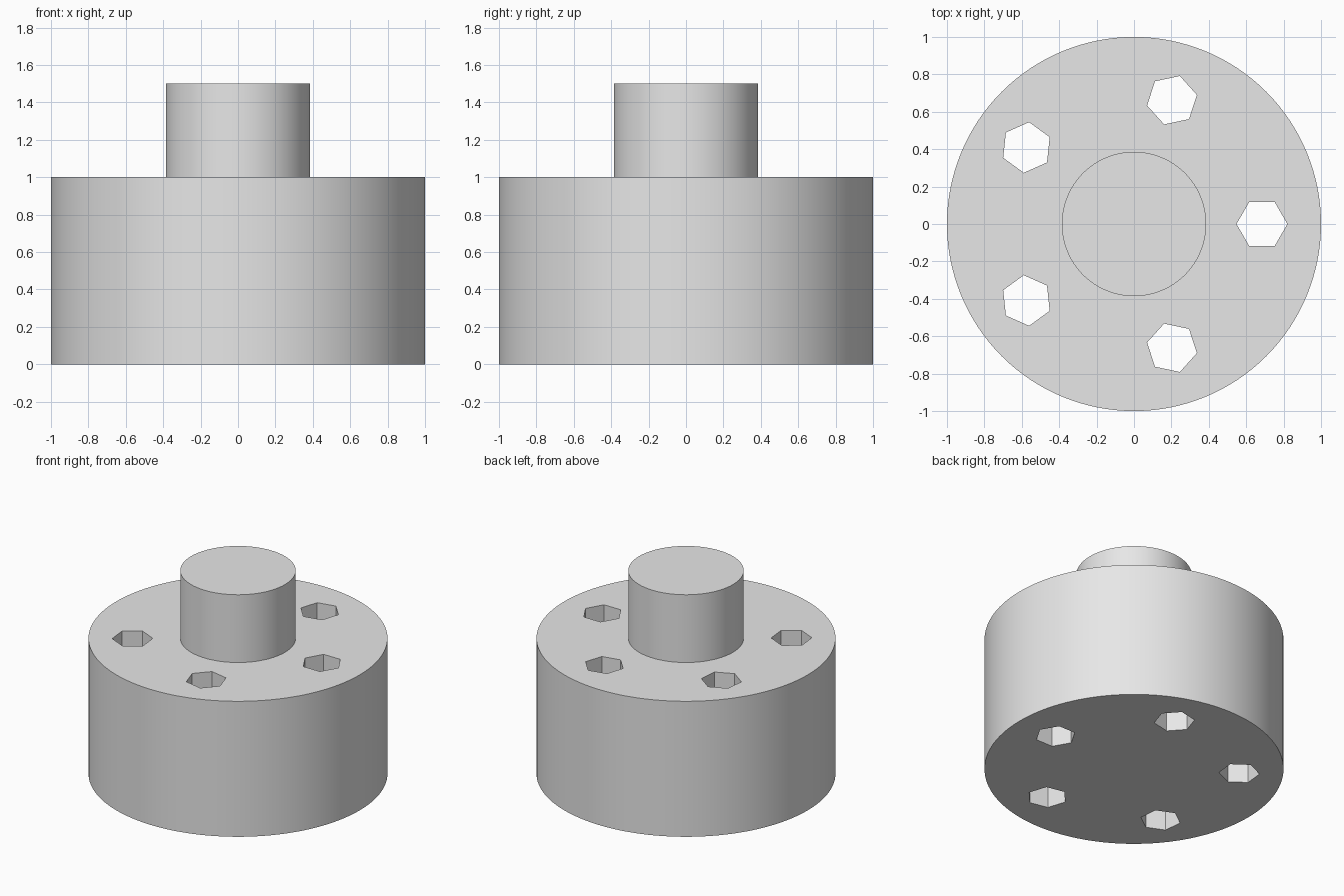
import bpy
import bmesh
from math import cos, sin, tau, radians

cube = bpy.data.objects.get("Cube")
if cube:
    bpy.data.objects.remove(cube, do_unlink=True)

SEGMENTS = 128
HOLE_COUNT = 5
RING_RADIUS = 0.696
RING_SHIFT = -0.012
HOLE_RADIUS = 0.136

grey = bpy.data.materials.new("light grey")
grey.use_nodes = True
grey.diffuse_color = (0.8, 0.8, 0.8, 1)
grey.node_tree.nodes["Principled BSDF"].inputs["Base Color"].default_value = (0.8, 0.8, 0.8, 1)


def ring(bm, radius, z, count, centre=(0, 0), turn=0):
    """Add a closed ring of vertices."""
    return [bm.verts.new((centre[0] + radius * cos(turn + tau * i / count),
                          centre[1] + radius * sin(turn + tau * i / count), z))
            for i in range(count)]


def stack(bm, rings):
    """Join rings from bottom to top into a capped solid."""
    for low, high in zip(rings, rings[1:]):
        for i in range(len(low)):
            j = (i + 1) % len(low)
            bm.faces.new((low[i], low[j], high[j], high[i]))
    bm.faces.new(rings[0][::-1])
    bm.faces.new(rings[-1])


def finish(bm, name):
    mesh = bpy.data.meshes.new(name)
    bm.to_mesh(mesh)
    bm.free()
    mesh.materials.append(grey)
    obj = bpy.data.objects.new(name, mesh)
    bpy.context.collection.objects.link(obj)
    return obj


# Wide drum with a narrow round boss on top
bm = bmesh.new()
stack(bm, [ring(bm, r, z, SEGMENTS)
           for r, z in ((1, 0), (1, 1), (0.386, 1), (0.386, 1.5))])
hub = finish(bm, "stepped_hub")

# Hexagonal through-holes, each with a corner pointing outwards
bm = bmesh.new()
for k in range(HOLE_COUNT):
    a = tau * k / HOLE_COUNT
    centre = (RING_SHIFT + RING_RADIUS * cos(a), RING_RADIUS * sin(a))
    stack(bm, [ring(bm, HOLE_RADIUS, z, 6, centre, a) for z in (-0.2, 1.2)])
cutter = finish(bm, "hole_cutter")
cutter.hide_render = True

# Cut the holes, then bake the result and drop the cutter
cut = hub.modifiers.new("bolt holes", 'BOOLEAN')
cut.operation = 'DIFFERENCE'
cut.solver = 'EXACT'
cut.object = cutter
bpy.ops.object.select_all(action='DESELECT')
hub.select_set(True)
bpy.context.view_layer.objects.active = hub
bpy.ops.object.modifier_apply(modifier=cut.name)
bpy.data.objects.remove(cutter, do_unlink=True)

# Smooth round walls, sharp rims and hexagon corners
bpy.ops.object.shade_smooth_by_angle(angle=radians(30))
